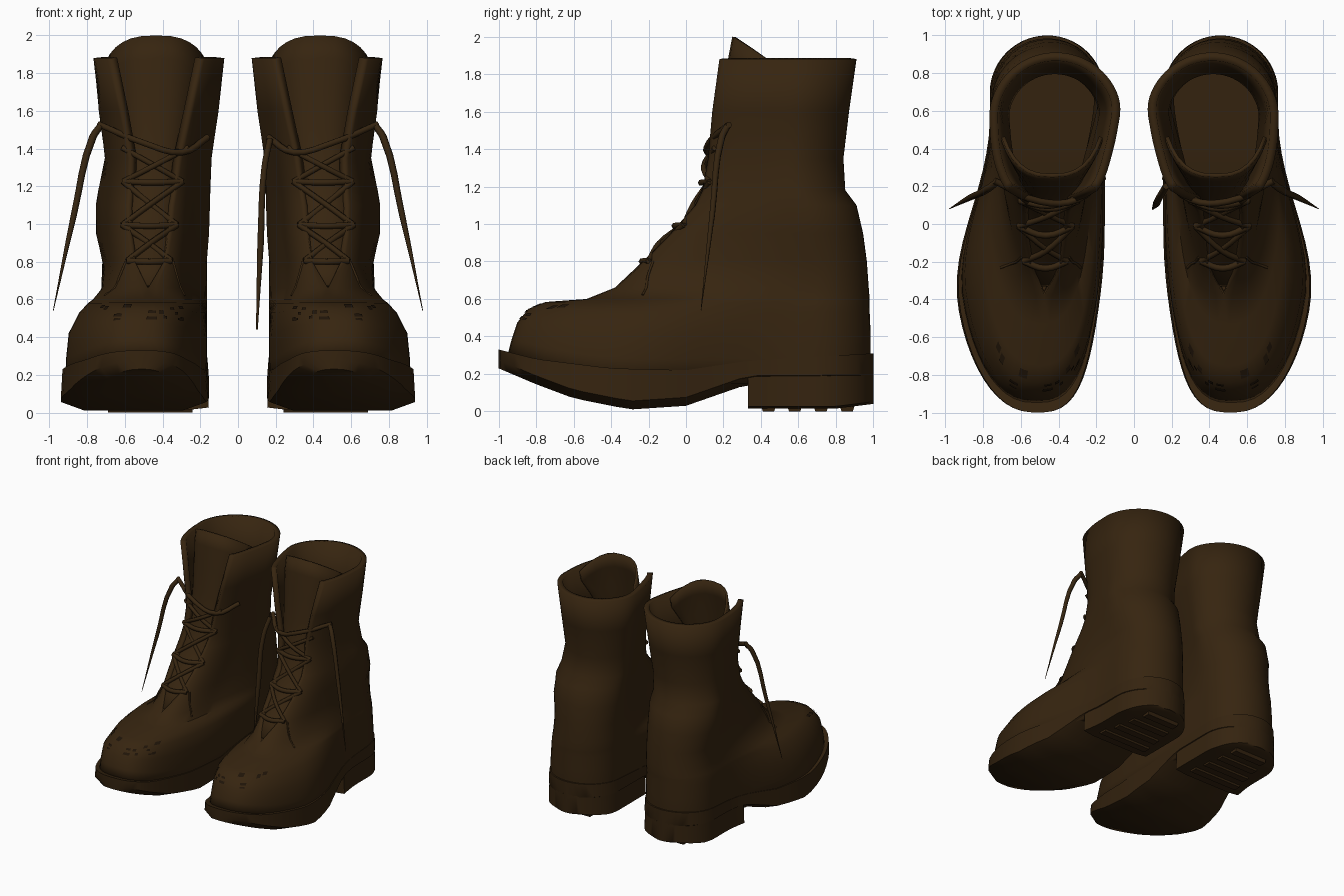
import bpy, bmesh, math, random
from mathutils import Vector

if "Cube" in bpy.data.objects:
    bpy.data.objects.remove(bpy.data.objects["Cube"])

random.seed(4)
PI = math.pi


def material(name, rgb):
    m = bpy.data.materials.new(name)
    m.use_nodes = True
    m.diffuse_color = (*rgb, 1)
    bsdf = m.node_tree.nodes["Principled BSDF"]
    bsdf.inputs["Base Color"].default_value = (*rgb, 1)
    bsdf.inputs["Roughness"].default_value = 0.8
    return m


LEATHER = material("brown leather", (0.037, 0.018, 0.005))
SOLE = material("dark brown sole", (0.035, 0.017, 0.0048))
LACE = material("brown lace", (0.036, 0.018, 0.0052))
SCUFF = material("worn dark leather", (0.014, 0.007, 0.0025))

# Horizontal slices: z, front y, back y, front inner/outer x, heel inner/outer x, lacing gap angle
SLICES = [
    (0.15, -.95, .975, .17, .94, .17, .75, 0),
    (0.28, -.93, .985, .165, .935, .165, .755, 0),
    (0.42, -.90, .985, .165, .92, .165, .75, 0),
    (0.53, -.84, .98, .18, .86, .165, .745, 0),
    (0.58, -.75, .98, .21, .81, .165, .74, 0),
    (0.60, -.53, .98, .23, .78, .165, .735, 0),
    (0.66, -.38, .975, .24, .72, .165, .725, 0),
    (0.80, -.25, .965, .25, .69, .165, .72, .25),
    (0.95, -.11, .945, .23, .71, .15, .755, .33),
    (1.10, .02, .91, .22, .71, .14, .76, .36),
    (1.18, .06, .85, .21, .70, .135, .75, .38),
    (1.35, .085, .84, .19, .69, .13, .71, .42),
    (1.60, .075, .87, .15, .72, .09, .745, .58),
    (1.88, .065, .91, .11, .76, .06, .77, .75),
]
SOLE_SLICE = (0, -1.0, 1.0, .155, .965, .155, .765, 0)


def slice_at(z):
    for lo, hi in zip(SLICES, SLICES[1:]):
        if z <= hi[0]:
            f = (z - lo[0]) / (hi[0] - lo[0])
            return [p + (q - p) * f for p, q in zip(lo, hi)]
    return [z] + list(SLICES[-1][1:])


def outline(s, a):
    """Point on a slice; angle 0 is the toe, growing towards the outer side."""
    t = 0.5 - 0.5 * math.cos(a)
    u = min(1, max(0, (t - 0.28) / 0.5))
    u = u * u * (3 - 2 * u)
    inner, outer = s[3] + (s[5] - s[3]) * u, s[4] + (s[6] - s[4]) * u
    half = (outer - inner) / 2
    y = s[1] + (s[2] - s[1]) * t
    if t < 0.5:
        w = abs(math.sin(a)) ** 0.76
    else:  # round heel
        d = min(1, max(0, s[2] - y) / half)
        w = math.sqrt(1 - (1 - d) ** 2)
    toe_in = 0.05 * max(0, 1 - t / 0.3) ** 2 * max(0, 1 - s[0] / 0.7)
    return Vector(((inner + outer) / 2 - toe_in + half * math.copysign(w, math.sin(a)), y, s[0]))


def surf(z, a):
    """Point on the leather, with the toe lifted off the ground."""
    p = outline(slice_at(z), a)
    lift = 0.24 * (max(0, -0.2 - p.y) / 0.8) ** 2
    p.z += lift * max(0, 1 - z / 0.6)
    return p


def finish(ob, mat, thickness=0):
    ob.data.materials.append(mat)
    bpy.context.collection.objects.link(ob)
    if thickness:
        so = ob.modifiers.new("thickness", "SOLIDIFY")
        so.thickness, so.offset = thickness, -1
    ob.modifiers.new("pair", "MIRROR").use_mirror_merge = False
    return ob


def grid_object(name, rows, mat, thickness=0, closed=False):
    bm = bmesh.new()
    vs = [[bm.verts.new(p) for p in row] for row in rows]
    n = len(rows[0])
    for r, q in zip(vs, vs[1:]):
        for k in range(n if closed else n - 1):
            j = (k + 1) % n
            bm.faces.new((r[k], r[j], q[j], q[k]))
    if closed:
        bm.faces.new(vs[0])
        bm.faces.new(vs[-1])
    bmesh.ops.remove_doubles(bm, verts=bm.verts, dist=0.0005)
    if closed:
        bmesh.ops.recalc_face_normals(bm, faces=bm.faces)
    me = bpy.data.meshes.new(name)
    bm.to_mesh(me)
    bm.free()
    me.shade_smooth()
    me.set_sharp_from_angle(angle=math.radians(40))
    finish(bpy.data.objects.new(name, me), mat, thickness)


def tube(name, pts, radius, mat, tips=None, mirrored=True):
    cu = bpy.data.curves.new(name, "CURVE")
    cu.dimensions = "3D"
    cu.bevel_depth, cu.bevel_resolution, cu.resolution_u = radius, 1, 4
    cu.use_fill_caps = True
    sp = cu.splines.new("BEZIER")
    sp.bezier_points.add(len(pts) - 1)
    for i, (b, p) in enumerate(zip(sp.bezier_points, pts)):
        b.co = p
        b.handle_left_type = b.handle_right_type = "AUTO"
        b.radius = tips[i] if tips else 1
    ob = finish(bpy.data.objects.new(name, cu), mat)
    if not mirrored:
        ob.modifiers.clear()


# Leather upper: a loft that opens into a V above the instep
N = 60
rows = []
for s in SLICES:
    gap = s[7]
    rows.append([surf(s[0], gap + (2 * PI - 2 * gap) * k / N) for k in range(N + 1)])
grid_object("upper", rows, LEATHER, thickness=0.045)

# Tongue: sheet behind the lacing, arched and leaning back at the top
rows = []
for z in (0.68, 0.8, 0.95, 1.1, 1.3, 1.5, 1.7, 1.88, 2.0):
    reach = slice_at(z)[7] + 0.3
    row = []
    for k in range(-6, 7):
        f = k / 6
        p = surf(z, f * reach)
        p.x = 0.43 + (p.x - 0.43) * 0.92
        p.y += 0.03 + 0.19 * max(0, z - 1.2)
        p.z -= 0.14 * f * f * max(0, z - 1.5) * 2
        row.append(p)
    rows.append(row)
grid_object("tongue", rows, LEATHER, thickness=0.02)


# Sole and heel: blocks swept along the footprint between two height curves
def height(table, y):
    for (y0, z0), (y1, z1) in zip(table, table[1:]):
        if y <= y1:
            return z0 + (z1 - z0) * (y - y0) / (y1 - y0)
    return table[-1][1]


SOLE_TOP = [(-1, .33), (-.8, .28), (-.4, .23), (0, .22), (.33, .27), (1, .31)]
SOLE_BOTTOM = [(-1, .23), (-.8, .145), (-.6, .07), (-.3, .01), (0, .03), (.33, .145), (1, .15)]
HEEL_TOP = [(-1, .2), (1, .2)]
HEEL_BOTTOM = [(-1, .015), (.8, .015), (1, .04)]


def swept_block(name, start, top, bottom, rounding):
    rows = []
    for k in range(33):
        a = start + (PI - 0.03 - start) * k / 32
        l, r = outline(SOLE_SLICE, -a), outline(SOLE_SLICE, a)
        zt, zb = height(top, l.y), height(bottom, l.y)
        d = (r - l) * 0.16
        lip = (r - l) * 0.012
        rows.append([(l.x + lip.x, l.y, zt), (r.x - lip.x, r.y, zt), (r.x, r.y, zb + rounding),
                     (r.x - d.x, r.y, zb), (l.x + d.x, l.y, zb), (l.x, l.y, zb + rounding)])
    grid_object(name, rows, SOLE, closed=True)


swept_block("sole", 0.03, SOLE_TOP, SOLE_BOTTOM, 0.045)
swept_block("heel", math.acos(-0.33), HEEL_TOP, HEEL_BOTTOM, 0.012)

# Heel tread lugs
for i in range(4):
    y = 0.4 + 0.14 * i
    x0, x1 = 0.24 + 0.02 * i, 0.69 - 0.03 * i
    rows = [[(x, y, .03), (x, y + .08, .03), (x, y + .07, 0), (x, y + .01, 0)] for x in (x0, x1)]
    grid_object("heel_lug", rows, SOLE, closed=True)


# Laces: straight rungs joined by crossing diagonals
def lace_point(z, side):
    a = side * (slice_at(z)[7] + 0.2)
    return surf(z, a) + Vector((0, -0.008, 0.005))


levels = [0.8, 0.99, 1.22]
for z, up in zip(levels, levels[1:] + [1.4]):
    tube("lace_rung", [lace_point(z, -1), surf(z, 0) + Vector((0, 0.015, 0)), lace_point(z, 1)],
         0.018, LACE)
    for side in (-1, 1):
        mid = surf((z + up) / 2, 0) + Vector((0, 0.025 - 0.008 * side, 0))
        tube("lace_cross", [lace_point(z, side), mid, lace_point(up, -side)], 0.016, LACE)
tube("lace_top", [(0.16, .25, 1.46), (.3, .13, 1.38), (.5, .12, 1.43), (.74, .23, 1.53)], 0.018, LACE)

# Loose lace ends
tube("lace_end_outer", [(.73, .22, 1.52), (.77, .19, 1.46), (.87, .14, 1.05), (.98, .08, .54)],
     0.018, LACE, tips=[1, 1.1, .9, .1])
tube("lace_end_inner", [(.17, .2, 1.45), (.14, .15, 1.3), (.12, .11, .9), (.1, .08, .44)],
     0.018, LACE, tips=[1, 1, 1.1, .3], mirrored=False)

# Seams along the lower edges of the lacing flaps
for side in (-1, 1):
    tube("quarter_seam", [surf(z, side * a) for z, a in
                          ((0.8, .5), (0.72, .62), (0.66, .72), (0.62, .85))], 0.007, LEATHER)

# Worn patches on the toe cap
for i in range(14):
    z, a = random.uniform(0.44, 0.55), random.uniform(-0.75, 0.75)
    dz, da = random.uniform(0.01, 0.025), random.uniform(0.05, 0.12)
    rows = []
    for zz in (z, z + dz):
        pts = [surf(zz, a + da * k / 2) for k in range(3)]
        rows.append([p + (p - Vector((.52, -.5, .3))).normalized() * 0.006 for p in pts])
    grid_object("toe_scuff", rows, SCUFF)
